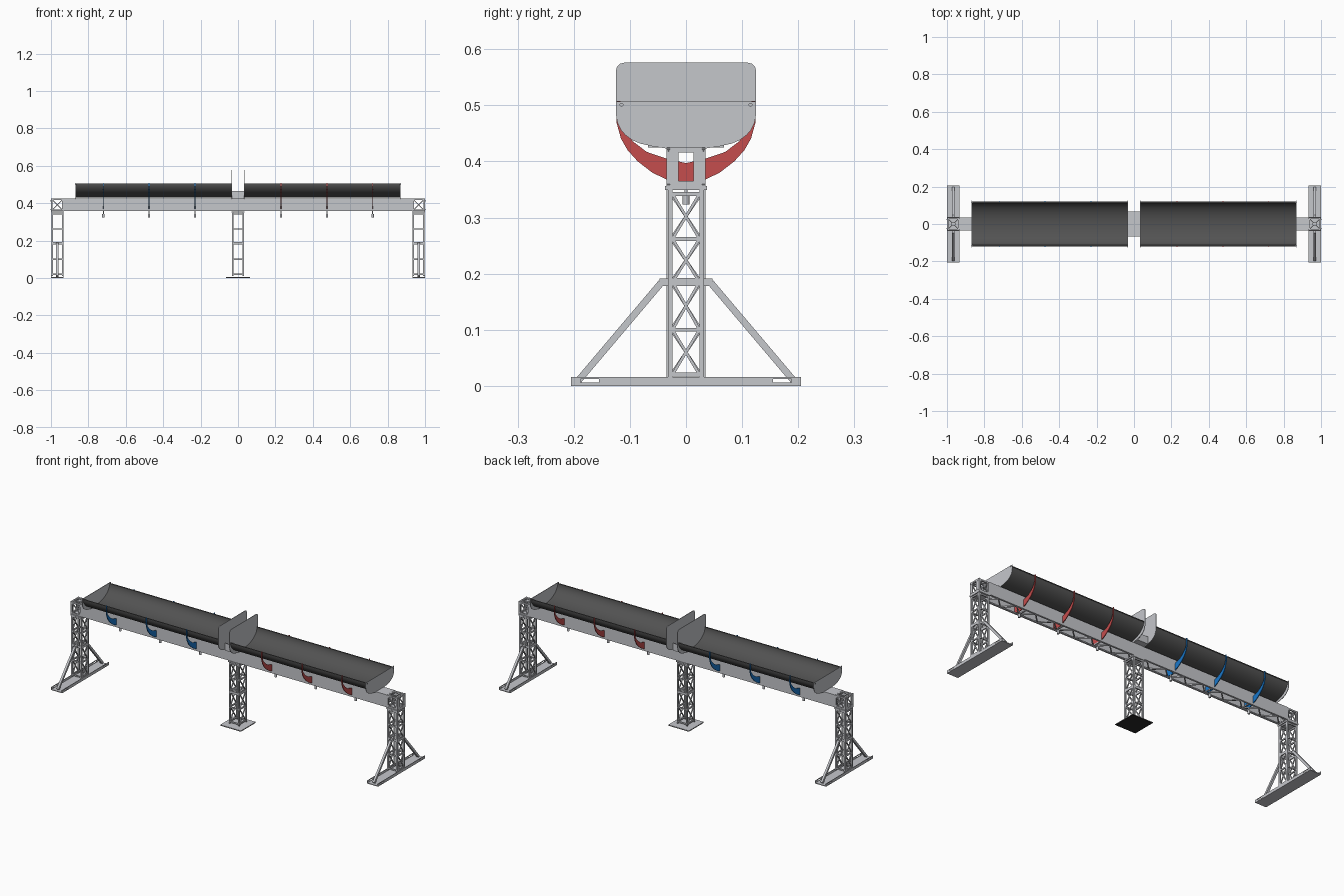
import bpy, bmesh, math
from mathutils import Vector, Matrix

if "Cube" in bpy.data.objects:
    bpy.data.objects.remove(bpy.data.objects["Cube"])


def material(name, rgb):
    m = bpy.data.materials.new(name)
    m.use_nodes = True
    m.diffuse_color = (*rgb, 1)
    m.node_tree.nodes["Principled BSDF"].inputs["Base Color"].default_value = (*rgb, 1)
    return m


STEEL = material("light_steel", (0.56, 0.57, 0.6))
DARK = material("dark_trough", (0.085, 0.085, 0.085))
RED = material("red_paint", (0.56, 0.075, 0.075))
BLUE = material("blue_paint", (0.01, 0.19, 0.6))
BLACK = material("black_rubber", (0.02, 0.02, 0.02))


class Part:
    """Collects simple solids into one object."""

    def __init__(self, name, mat):
        self.name, self.mat, self.bm = name, mat, bmesh.new()

    def box(self, x0, x1, y0, y1, z0, z1):
        m = Matrix.Translation(((x0 + x1) / 2, (y0 + y1) / 2, (z0 + z1) / 2))
        m = m @ Matrix.Diagonal((abs(x1 - x0), abs(y1 - y0), abs(z1 - z0), 1))
        bmesh.ops.create_cube(self.bm, size=1, matrix=m)

    def bar(self, a, b, w, h=None):
        a, b = Vector(a), Vector(b)
        d = b - a
        m = Matrix.Translation((a + b) / 2) @ d.to_track_quat("Z", "Y").to_matrix().to_4x4()
        m = m @ Matrix.Diagonal((w, h or w, d.length, 1))
        bmesh.ops.create_cube(self.bm, size=1, matrix=m)

    def prism(self, pts, x0, x1):
        f = self.bm.faces.new([self.bm.verts.new((x0, y, z)) for y, z in pts])
        ext = bmesh.ops.extrude_face_region(self.bm, geom=[f], use_keep_orig=True)
        verts = [v for v in ext["geom"] if isinstance(v, bmesh.types.BMVert)]
        bmesh.ops.translate(self.bm, verts=verts, vec=(x1 - x0, 0, 0))

    def rod(self, x, y, z, r, length, axis):
        rot = Matrix.Rotation(math.pi / 2, 4, "Y") if axis == "X" else Matrix()
        bmesh.ops.create_cone(self.bm, cap_ends=True, segments=12, radius1=r, radius2=r,
                              depth=length, matrix=Matrix.Translation((x, y, z)) @ rot)

    def done(self, smooth=False):
        bmesh.ops.recalc_face_normals(self.bm, faces=self.bm.faces)
        me = bpy.data.meshes.new(self.name)
        self.bm.to_mesh(me)
        self.bm.free()
        me.materials.append(self.mat)
        ob = bpy.data.objects.new(self.name, me)
        bpy.context.collection.objects.link(ob)
        if smooth:
            bpy.ops.object.select_all(action="DESELECT")
            ob.select_set(True)
            bpy.context.view_layer.objects.active = ob
            bpy.ops.object.shade_smooth_by_angle(angle=math.radians(35))
        return ob


def mirrored(half):
    """Closes a half profile (ending on y = 0) across the centre line."""
    return half + [(-y, z) for y, z in reversed(half) if y != 0]


# Lattice towers: four posts, rungs on every side, crosses facing the ends
LEVELS = [0.02, 0.1, 0.185, 0.262, 0.342]


def tower(name, cx, hy):
    p = Part(name, STEEL)
    hx, t = 0.032, 0.008
    for sx in (-1, 1):
        for sy in (-1, 1):
            x, y = cx + sx * (hx - t / 2), sy * (hy - t / 2)
            p.box(x - t / 2, x + t / 2, y - t / 2, y + t / 2, 0.01, 0.35)
    for i, z in enumerate(LEVELS):
        h = 0.007 if i == 2 else 0.0035
        for s in (-1, 1):
            x, y = cx + s * (hx - 0.003), s * (hy - 0.003)
            p.box(x - 0.003, x + 0.003, -hy, hy, z - h, z + h)
            p.box(cx - hx, cx + hx, y - 0.003, y + 0.003, z - h, z + h)
            if i < len(LEVELS) - 1:
                for d in (-1, 1):
                    p.bar((x, -d * (hy - t), z), (x, d * (hy - t), LEVELS[i + 1]), 0.005)
    p.box(cx - 0.034, cx + 0.034, -0.037, 0.037, 0.349, 0.356)
    p.done()


for s, side in ((-1, "right"), (1, "left")):
    cx = s * 0.966
    tower(side + "_tower", cx, 0.032)

    # Channel foot with slotted flanges
    foot = Part(side + "_foot", STEEL)
    foot.box(cx - 0.034, cx + 0.034, -0.205, 0.205, 0, 0.004)
    for sx in (-1, 1):
        xa, xb = cx + sx * 0.031, cx + sx * 0.034
        foot.box(xa, xb, -0.155, 0.155, 0.004, 0.016)
        for sy in (-1, 1):
            foot.box(xa, xb, sy * 0.155, sy * 0.188, 0.004, 0.006)
            foot.box(xa, xb, sy * 0.155, sy * 0.188, 0.012, 0.016)
            foot.box(xa, xb, sy * 0.188, sy * 0.205, 0.004, 0.016)
    foot.done()

    # Diagonal stays
    stay = Part(side + "_stays", STEEL)
    for sy in (-1, 1):
        stay.bar((cx, sy * 0.193, 0.008), (cx, sy * 0.044, 0.184), 0.012)
        stay.box(cx - 0.006, cx + 0.006, sy * 0.03, sy * 0.047, 0.178, 0.191)
    stay.done()

    # Corner head: braced cube with a windowed end plate
    head = Part(side + "_corner_head", STEEL)
    h, z0, z1 = 0.033, 0.357, 0.424
    for sa in (-1, 1):
        for z in (z0 + 0.004, z1 - 0.004):
            head.bar((cx - h, sa * 0.03, z), (cx + h, sa * 0.03, z), 0.008)
            head.bar((cx + sa * 0.029, -h, z), (cx + sa * 0.029, h, z), 0.008)
        for sb in (-1, 1):
            head.bar((cx + sa * 0.029, sb * 0.03, z0), (cx + sa * 0.029, sb * 0.03, z1), 0.008)
            head.bar((cx - h, sa * 0.031, z0 if sb > 0 else z1),
                     (cx + h, sa * 0.031, z1 if sb > 0 else z0), 0.005)
        head.bar((cx - h, -sa * h, z1 - 0.004), (cx + h, sa * h, z1 - 0.004), 0.005)
        xa, xb = cx + sa * 0.0315, cx + sa * 0.034
        for sy in (-1, 1):
            head.box(xa, xb, sy * 0.013, sy * 0.035, 0.355, 0.425)
            for z in (0.367, 0.413):
                head.rod(cx + sa * 0.034, sy * 0.024, z, 0.003, 0.003, "X")
        head.box(xa, xb, -0.013, 0.013, 0.355, 0.361)
        head.box(xa, xb, -0.013, 0.013, 0.417, 0.425)
    head.rod(cx, 0, z1 - 0.003, 0.012, 0.006, "Z")
    head.done()

# Centre tower and base plate
tower("centre_tower", 0, 0.035)
base = Part("centre_base_plate", STEEL)
base.box(-0.063, 0.063, -0.065, 0.065, 0.002, 0.005)
base.done()
pad = Part("centre_base_pad", BLACK)
pad.box(-0.063, 0.063, -0.065, 0.065, 0, 0.002)
pad.done()

# Main beam: solid sides and top, lattice underside
beam = Part("beam_panels", STEEL)
for sy in (-1, 1):
    beam.box(-0.932, 0.932, sy * 0.032, sy * 0.035, 0.357, 0.425)
    beam.box(-0.932, 0.932, sy * 0.025, sy * 0.035, 0.357, 0.363)
beam.box(-0.932, 0.932, -0.035, 0.035, 0.422, 0.425)
beam.done()
lattice = Part("beam_underside_lattice", STEEL)
cells = 32
step = 1.864 / cells
for i in range(cells):
    x, sy = -0.932 + i * step, (-1) ** i
    lattice.bar((x, -sy * 0.028, 0.36), (x + step, sy * 0.028, 0.36), 0.006)
    if i % 4 == 0:
        lattice.box(x - 0.003, x + 0.003, -0.03, 0.03, 0.357, 0.363)
lattice.done()

# Centre saddle between the troughs
saddle = Part("centre_saddle", STEEL)
saddle.box(-0.032, 0.032, -0.068, 0.068, 0.425, 0.429)
for sy in (-1, 1):
    saddle.box(-0.032, 0.032, sy * 0.065, sy * 0.068, 0.425, 0.465)
saddle.done()

# Plate outlines
LOWER = [(0.125, 0.485), (0.122, 0.468), (0.116, 0.456), (0.108, 0.447), (0.096, 0.438),
         (0.082, 0.432), (0.06, 0.427), (0.034, 0.423), (0, 0.421)]
END_PLATE = mirrored([(0.125, 0.507)] + LOWER)
TALL_PLATE = mirrored([(0.11, 0.576), (0.118, 0.574), (0.123, 0.569), (0.125, 0.561)] + LOWER)

# Trough shell profile
ARC = [math.pi * i / 28 for i in range(29)]
SHELL = [(0.117 * math.cos(a), 0.503 - 0.074 * math.sin(a)) for a in ARC]
SHELL += [(0.1145 * math.cos(a), 0.503 - 0.0715 * math.sin(a)) for a in reversed(ARC)]

# Cradle: crescent with upright rim clips
CRADLE = mirrored([(0, 0.397), (0.035, 0.405), (0.07, 0.417), (0.095, 0.436), (0.112, 0.457),
                   (0.117, 0.475), (0.117, 0.508), (0.123, 0.508), (0.124, 0.47),
                   (0.116, 0.441), (0.104, 0.42), (0.086, 0.4), (0.06, 0.38), (0.035, 0.368),
                   (0.015, 0.357), (0, 0.357)])

for s, side, paint in ((-1, "right", BLUE), (1, "left", RED)):
    trough = Part(side + "_trough", DARK)
    trough.prism(SHELL, s * 0.036, s * 0.865)
    trough.done(smooth=True)

    rim = Part(side + "_trough_rims", DARK)
    for sy in (-1, 1):
        rim.box(s * 0.036, s * 0.865, sy * 0.113, sy * 0.119, 0.5, 0.504)
    rim.done()

    plates = Part(side + "_trough_end_plates", STEEL)
    plates.prism(END_PLATE, s * 0.865, s * 0.868)
    plates.prism(TALL_PLATE, s * 0.033, s * 0.036)
    for sy in (-1, 1):
        plates.rod(s * 0.868, sy * 0.115, 0.501, 0.0035, 0.008, "X")
    plates.done()

    cradles = Part(side + "_cradles", paint)
    pins = Part(side + "_hanging_pins", STEEL)
    for x in (0.23, 0.476, 0.72):
        cradles.prism(CRADLE, s * x - 0.002, s * x + 0.002)
        pins.rod(s * x, 0, 0.35, 0.003, 0.02, "Z")
        pins.rod(s * x, 0, 0.332, 0.006, 0.018, "Z")
    cradles.done()
    pins.done()
